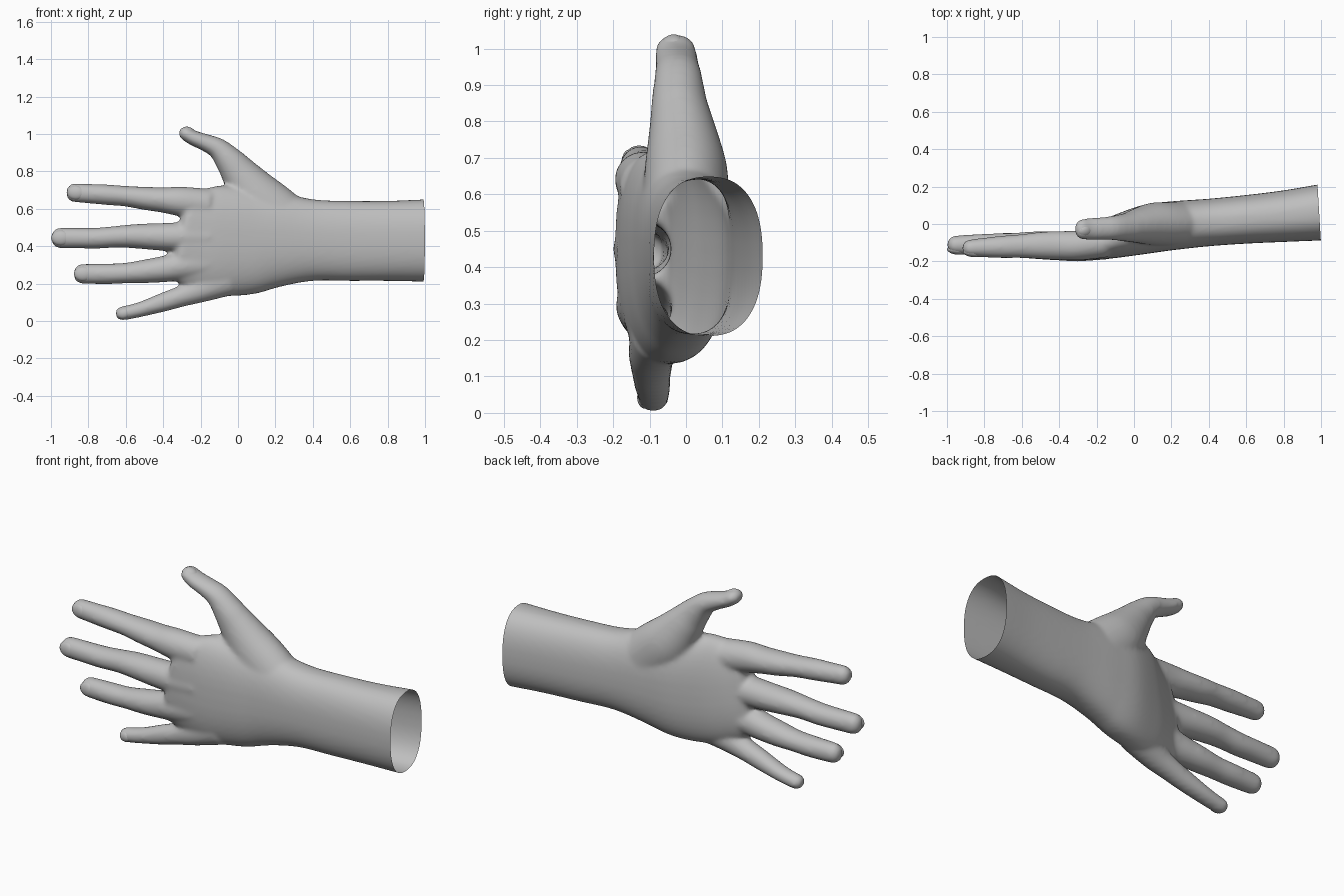
import bpy, bmesh, math
from mathutils import Vector

if "Cube" in bpy.data.objects:
    bpy.data.objects.remove(bpy.data.objects["Cube"])

skin = bpy.data.materials.new("plain_grey")
skin.diffuse_color = (0.52, 0.52, 0.52, 1)
skin.use_nodes = True
skin.node_tree.nodes["Principled BSDF"].inputs["Base Color"].default_value = skin.diffuse_color


def catmull(a, b, c, d, t):
    return [0.5 * (2*q + (r - p)*t + (2*p - 5*q + 4*r - s)*t*t + (3*q - p - 3*r + s)*t**3)
            for p, q, r, s in zip(a, b, c, d)]


def loft(bm, stations, dome, power=2.0, steps=5, sides=40):
    """Closed tube; station = (x, y, z, half width in the xz plane, half depth in y)."""
    s = [stations[0]] + list(stations) + [stations[-1]]
    path = [catmull(*s[i:i + 4], k / steps) for i in range(len(s) - 3) for k in range(steps)]
    path.append(list(stations[-1]))
    rings = []
    for i, p in enumerate(path):
        a, b = path[max(i - 1, 0)], path[min(i + 1, len(path) - 1)]
        rings.append((p, Vector((b[0] - a[0], 0, b[2] - a[2])).normalized()))
    # rounded end
    last, t = rings[-1]
    for ang in (18, 36, 54, 70, 82):
        c, o = math.cos(math.radians(ang)), math.sin(math.radians(ang)) * dome
        rings.append(([last[0] + t.x*o, last[1], last[2] + t.z*o, last[3]*c, last[4]*c], t))
    loops = []
    for p, t in rings:
        side, loop = Vector((-t.z, 0, t.x)), []
        for k in range(sides):
            a = 2 * math.pi * k / sides
            u, v = [math.copysign(abs(f(a)) ** (2 / power), f(a)) for f in (math.cos, math.sin)]
            loop.append(bm.verts.new(Vector(p[:3]) + side*u*p[3] + Vector((0, v*p[4], 0))))
        loops.append(loop)
    for l0, l1 in zip(loops, loops[1:]):
        for k in range(sides):
            j = (k + 1) % sides
            bm.faces.new((l0[k], l0[j], l1[j], l1[k]))
    bm.faces.new(loops[0][::-1])
    bm.faces.new(loops[-1])


bm = bmesh.new()
# forearm, wrist and palm
loft(bm, [(1.08, .07, .43, .22, .155), (1.0, .063, .43, .22, .151), (.8, .042, .428, .214, .138),
          (.6, .025, .428, .214, .130), (.4, .008, .432, .218, .127), (.2, -.01, .435, .258, .131),
          (.05, -.03, .428, .288, .132), (-.1, -.066, .43, .295, .116),
          (-.2, -.094, .44, .275, .096), (-.28, -.117, .455, .25, .078)], .05, 2.4)
# index, middle, ring and little fingers
fingers = [
    [(-.15, -.10, .62, .085, .08), (-.3, -.115, .638, .08, .08), (-.4, -.115, .647, .068, .077),
     (-.5, -.115, .656, .062, .073), (-.6, -.118, .667, .055, .064), (-.7, -.122, .675, .055, .06),
     (-.8, -.126, .681, .052, .053), (-.875, -.129, .686, .051, .046)],
    [(-.15, -.11, .45, .08, .08), (-.3, -.12, .45, .078, .08), (-.42, -.117, .45, .073, .077),
     (-.55, -.113, .453, .065, .073), (-.65, -.112, .45, .058, .064), (-.75, -.111, .443, .056, .061),
     (-.85, -.111, .443, .055, .056), (-.955, -.112, .444, .055, .05)],
    [(-.15, -.1, .31, .08, .08), (-.3, -.115, .294, .078, .077), (-.4, -.113, .277, .07, .073),
     (-.5, -.11, .265, .063, .07), (-.6, -.108, .256, .055, .061), (-.7, -.106, .252, .055, .058),
     (-.835, -.106, .252, .053, .049)],
    [(-.05, -.07, .225, .09, .08), (-.2, -.092, .168, .07, .066), (-.3, -.095, .133, .057, .058),
     (-.4, -.094, .1, .051, .053), (-.5, -.091, .068, .042, .049), (-.56, -.09, .052, .039, .045),
     (-.62, -.09, .04, .038, .042)]]
for f in fingers:
    loft(bm, f, .045 if f[-1][3] > .045 else .036)
# thumb, spreading out of the wrist
loft(bm, [(.3, .0, .47, .16, .115), (.2, .0, .57, .152, .117), (.1, .0, .67, .135, .113),
          (.01, -.01, .785, .1, .09), (-.04, -.018, .85, .08, .077), (-.105, -.021, .92, .058, .066),
          (-.17, -.024, .952, .047, .061), (-.235, -.027, .977, .041, .059),
          (-.275, -.028, 1.0, .039, .055)], .044)
bmesh.ops.recalc_face_normals(bm, faces=bm.faces)
mesh = bpy.data.meshes.new("raw_hand")
bm.to_mesh(mesh)
bm.free()
raw = bpy.data.objects.new("raw_hand", mesh)
bpy.context.collection.objects.link(raw)

# fuse the tubes into one skin with soft webs
m = raw.modifiers.new("fuse", 'REMESH')
m.mode, m.voxel_size = 'VOXEL', 0.01
m = raw.modifiers.new("soften", 'SMOOTH')
m.factor, m.iterations = 0.5, 14
dg = bpy.context.evaluated_depsgraph_get()
fused = bpy.data.meshes.new_from_object(raw.evaluated_get(dg))
bpy.data.objects.remove(raw)

# cut the forearm open with a slightly slanted plane
bm = bmesh.new()
bm.from_mesh(fused)
bmesh.ops.bisect_plane(bm, geom=bm.verts[:] + bm.edges[:] + bm.faces[:], plane_co=(.99, .06, .43),
                       plane_no=(1, .06, 0), clear_outer=True)
for f in bm.faces:
    f.smooth = True
bm.to_mesh(fused)
bm.free()
fused.materials.clear()
fused.materials.append(skin)
hand = bpy.data.objects.new("hand", fused)
bpy.context.collection.objects.link(hand)


# nails: thin curved caps set into the fingertips
def nail(name, center, along, normal, length, width, depth):
    x = Vector(along).normalized()
    n = Vector(normal)
    n = (n - x * n.dot(x)).normalized()
    y = n.cross(x)
    b = bmesh.new()
    bmesh.ops.create_uvsphere(b, u_segments=28, v_segments=16, radius=1)
    for v in b.verts:
        v.co = Vector(center) + x*v.co.x*length + y*v.co.y*width + n*v.co.z*depth
    for f in b.faces:
        f.smooth = True
    me = bpy.data.meshes.new(name)
    b.to_mesh(me)
    b.free()
    me.materials.append(skin)
    bpy.context.collection.objects.link(bpy.data.objects.new(name, me))


for name, f in zip(("index", "middle", "ring", "little"), fingers):
    x, y, z, w, d = f[-1]
    x0, _, z0 = f[-2][:3]
    nail(name + "_nail", (x + .008, y - d * .55, z), (x - x0, .012, z - z0), (0, -1, 0),
         w * .95, w * .74, d * .48)
nail("thumb_nail", (-.262, -.038, 1.004), (-.075, 0, .045), (.3, -.45, .8), .045, .036, .029)
